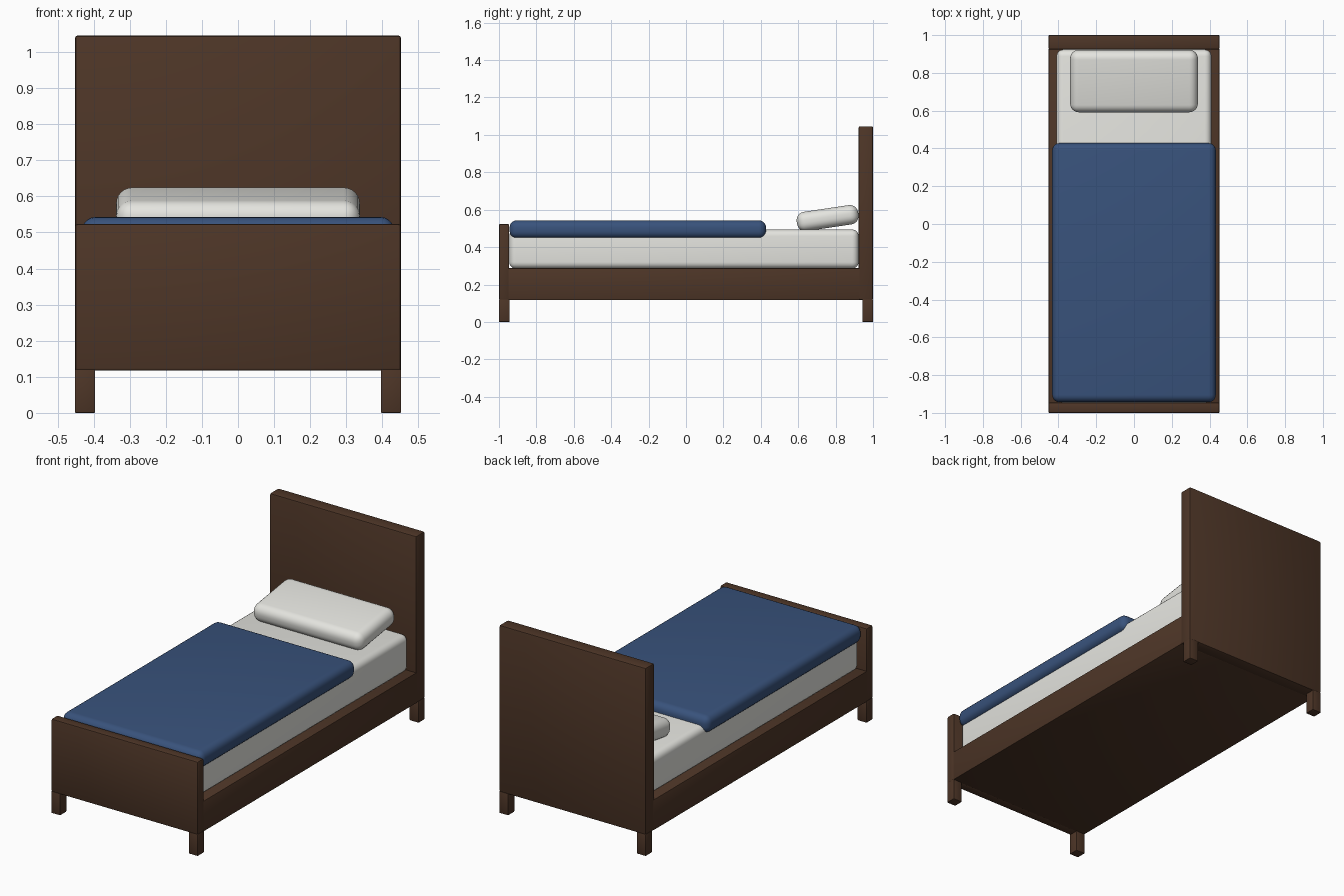
import bpy
import math

if "Cube" in bpy.data.objects:
    bpy.data.objects.remove(bpy.data.objects["Cube"])


def material(name, rgb):
    m = bpy.data.materials.new(name)
    m.diffuse_color = (*rgb, 1)
    m.use_nodes = True
    m.node_tree.nodes["Principled BSDF"].inputs["Base Color"].default_value = m.diffuse_color
    return m


wood = material("dark_wood", (0.075, 0.036, 0.02))
blue = material("blue_cloth", (0.04, 0.085, 0.2))
white = material("white_cloth", (0.78, 0.78, 0.74))


def rounded_box(name, lo, hi, radius, segments, mat, tilt=0):
    """Bevelled box spanning lo..hi, optionally tilted about x."""
    bpy.ops.mesh.primitive_cube_add(
        size=1,
        location=[(a + b) / 2 for a, b in zip(lo, hi)],
        rotation=(tilt, 0, 0))
    ob = bpy.context.object
    ob.name = name
    ob.scale = [b - a for a, b in zip(lo, hi)]
    bpy.ops.object.transform_apply(location=False, rotation=False, scale=True)
    bevel = ob.modifiers.new("rounding", 'BEVEL')
    bevel.width = radius
    bevel.segments = segments
    bpy.ops.object.modifier_apply(modifier=bevel.name)
    bpy.ops.object.shade_smooth_by_angle(angle=math.radians(35))
    ob.data.materials.append(mat)
    return ob


W = 0.452       # half width of the frame
LEG = 0.056     # leg thickness
Z0 = 0.117      # underside of the frame

# Wooden frame
rounded_box("headboard", (-W, 0.923, Z0), (W, 1, 1.046), 0.008, 2, wood)
rounded_box("footboard", (-W, -1, Z0), (W, -0.945, 0.524), 0.008, 2, wood)
rounded_box("bed_base", (-W, -0.95, Z0), (W, 0.93, 0.287), 0.004, 2, wood)

# Legs at the four corners
for side, x in (("left", -W), ("right", W - LEG)):
    for end, y in (("front", -1), ("back", 1 - LEG)):
        rounded_box(f"{end}_{side}_leg", (x, y, 0),
                    (x + LEG, y + LEG, Z0 + 0.004), 0.003, 2, wood)

# Bedding
rounded_box("mattress", (-0.41, -0.945, 0.285), (0.41, 0.923, 0.494), 0.035, 5, white)
rounded_box("blanket", (-0.433, -0.943, 0.447), (0.433, 0.428, 0.543), 0.038, 5, blue)
rounded_box("pillow", (-0.338, 0.591, 0.503), (0.338, 0.923, 0.607), 0.045, 6, white,
            tilt=math.radians(8.5))
